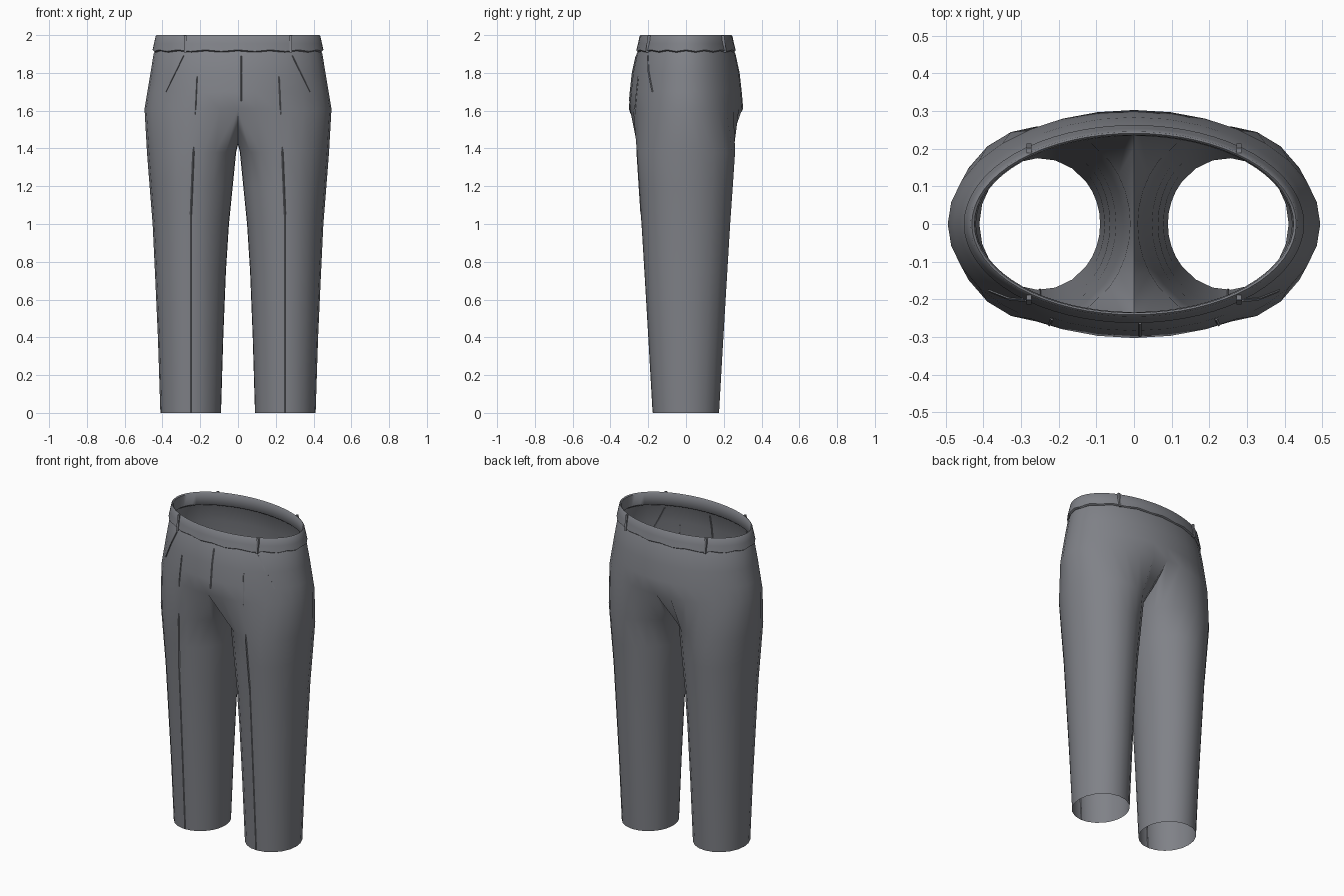
import bpy, bmesh
from math import sin, cos, pi, radians
from mathutils import Vector
from mathutils.bvhtree import BVHTree

if "Cube" in bpy.data.objects:
    bpy.data.objects.remove(bpy.data.objects["Cube"], do_unlink=True)

cloth = bpy.data.materials.new("grey cloth")
cloth.use_nodes = True
cloth.diffuse_color = (0.215, 0.222, 0.245, 1)
cloth.node_tree.nodes["Principled BSDF"].inputs["Base Color"].default_value = cloth.diffuse_color


def finish(bm, name, angle=60):
    bmesh.ops.recalc_face_normals(bm, faces=bm.faces)
    mesh = bpy.data.meshes.new(name)
    bm.to_mesh(mesh)
    bm.free()
    mesh.materials.append(cloth)
    obj = bpy.data.objects.new(name, mesh)
    bpy.context.collection.objects.link(obj)
    bpy.ops.object.select_all(action="DESELECT")
    obj.select_set(True)
    bpy.context.view_layer.objects.active = obj
    bpy.ops.object.shade_smooth_by_angle(angle=radians(angle))
    return obj


def bridge(bm, a, b):
    n = len(a)
    for i in range(n):
        j = (i + 1) % n
        bm.faces.new((a[i], a[j], b[j], b[i]))


# Trousers body: hip rings that split into two legs along a sagging crotch line
HIP = 32
bm = bmesh.new()
rings = []
for z, rx, ry in ((1.94, 0.43, 0.243), (1.9, 0.447, 0.262), (1.8, 0.463, 0.284),
                  (1.7, 0.48, 0.295), (1.61, 0.495, 0.303)):
    angles = [-pi / 2 + 2 * pi * i / HIP for i in range(HIP)]
    rings.append([bm.verts.new((rx * cos(a), ry * sin(a), z)) for a in angles])
for upper, lower in zip(rings, rings[1:]):
    bridge(bm, upper, lower)
split = rings[-1]

crotch = []
for i in range(1, 8):
    t = 1 - i / 4
    crotch.append(bm.verts.new((0, 0.27 * t, 1.42 + 0.16 * t * t)))

leg_angles = [radians(-140 + 17.5 * i) for i in range(17)]
leg_angles += [radians(140 + 10 * i) for i in range(1, 8)]
# height, inner x, outer x, half depth
leg_sections = ((1.38, 0.010, 0.482, 0.260), (1.2, 0.028, 0.468, 0.248),
                (1.0, 0.048, 0.452, 0.234), (0.75, 0.064, 0.440, 0.219),
                (0.4, 0.078, 0.424, 0.198), (0, 0.090, 0.411, 0.175))
for side in (1, -1):
    previous = [split[(side * i) % HIP] for i in range(17)] + crotch
    for z, inner, outer, ry in leg_sections:
        cx, rx = (inner + outer) / 2, (outer - inner) / 2
        ring = [bm.verts.new((side * (cx + rx * cos(a)), ry * sin(a), z)) for a in leg_angles]
        bridge(bm, previous, ring)
        previous = ring
body = finish(bm, "trousers_body")
surface = BVHTree.FromPolygons([v.co for v in body.data.vertices],
                               [list(p.vertices) for p in body.data.polygons])

# Waistband: folded strip with a slightly gathered lower edge
bm = bmesh.new()
SEG = 64
profile = ((1.912, 0.443, 0.256), (1.918, 0.452, 0.263), (1.955, 0.445, 0.254),
           (1.995, 0.436, 0.246), (2.0, 0.431, 0.241), (1.995, 0.424, 0.236),
           (1.925, 0.420, 0.234), (1.915, 0.432, 0.244))
loops = []
for k, (z, rx, ry) in enumerate(profile):
    ring = []
    for i in range(SEG):
        a = 2 * pi * i / SEG
        wave = 0.004 * cos(a * 16) if k < 2 else 0
        ring.append(bm.verts.new((rx * cos(a), ry * sin(a), z + wave)))
    loops.append(ring)
for k in range(len(loops)):
    bridge(bm, loops[k], loops[(k + 1) % len(loops)])
finish(bm, "waistband", 50)

# Belt loops: slim upright tabs facing away from the waist
for x_side, x_name in ((1, "left"), (-1, "right")):
    for y_side, y_name in ((-1, "front"), (1, "back")):
        bm = bmesh.new()
        bmesh.ops.create_cube(bm, size=1)
        bmesh.ops.scale(bm, vec=(0.012, 0.014, 0.092), verts=bm.verts)
        for v in bm.verts:
            lean = 0.006 if v.co.z < 0 else -0.006
            v.co += Vector((x_side * 0.279, y_side * (0.201 + lean), 1.953))
        finish(bm, f"belt_loop_{y_name}_{x_name}", 30)


def seam(name, points, radius, steps=12):
    """Thin raised cord laid onto the front of the cloth."""
    path = []
    for (x0, z0), (x1, z1) in zip(points, points[1:]):
        for s in range(steps + 1):
            t = s / steps
            x, z = x0 + (x1 - x0) * t, z0 + (z1 - z0) * t
            hit = surface.ray_cast(Vector((x, -1, z)), Vector((0, 1, 0)))[0]
            if hit and not (path and (path[-1] - hit).length < 1e-4):
                path.append(hit)
    bm = bmesh.new()
    previous = None
    for p in path:
        ring = [bm.verts.new(p + Vector((radius * cos(a), radius * sin(a), 0)))
                for a in (0, pi / 2, pi, 3 * pi / 2)]
        if previous:
            bridge(bm, previous, ring)
        else:
            bm.faces.new(ring)
        previous = ring
    bm.faces.new(previous)
    finish(bm, name, 30)


# Front stitching: fly, pocket openings and pressed creases
seam("fly_seam", ((0.016, 1.89), (0.016, 1.65)), 0.004)
for side, label in ((1, "left"), (-1, "right")):
    seam(f"pocket_seam_{label}", ((side * 0.288, 1.893), (side * 0.382, 1.70)), 0.006)
    seam(f"upper_crease_{label}", ((side * 0.218, 1.78), (side * 0.235, 1.4),
                                   (side * 0.249, 1.05)), 0.005)
    seam(f"lower_crease_{label}", ((side * 0.249, 1.05), (side * 0.25, 0.002)), 0.003, 20)
